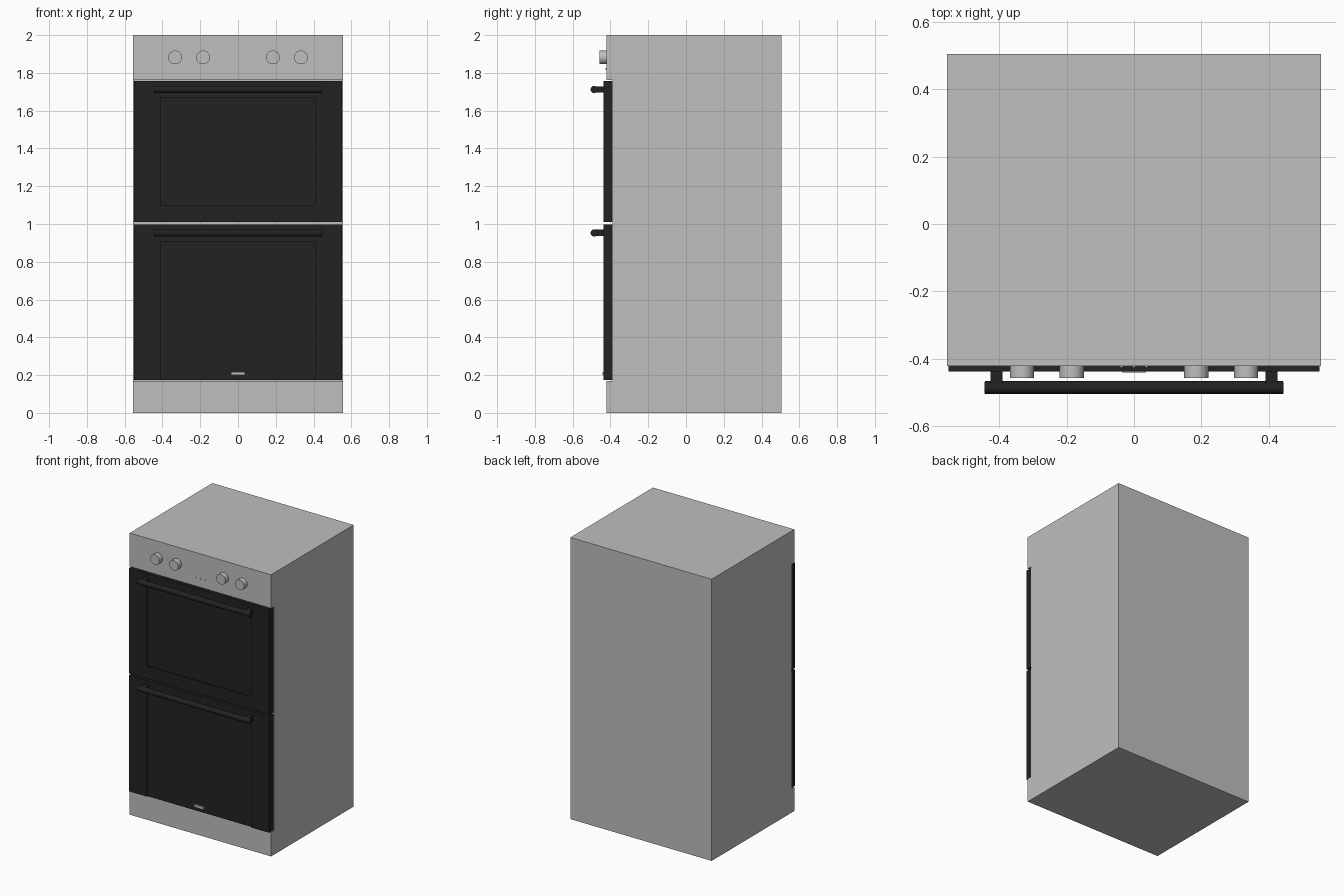
import bpy, bmesh, math
from mathutils import Matrix, Vector

cube = bpy.data.objects.get("Cube")
if cube:
    bpy.data.objects.remove(cube, do_unlink=True)


def material(name, rgb):
    m = bpy.data.materials.new(name)
    m.use_nodes = True
    m.diffuse_color = (*rgb, 1)
    m.node_tree.nodes["Principled BSDF"].inputs["Base Color"].default_value = (*rgb, 1)
    return m


STEEL = material("brushed_steel", (0.52, 0.52, 0.525))
BLACK = material("black_enamel", (0.016, 0.016, 0.016))


def finish(bm, name, mat, smooth=False):
    bmesh.ops.recalc_face_normals(bm, faces=bm.faces)
    mesh = bpy.data.meshes.new(name)
    bm.to_mesh(mesh)
    bm.free()
    mesh.materials.append(mat)
    ob = bpy.data.objects.new(name, mesh)
    bpy.context.collection.objects.link(ob)
    if smooth:
        bpy.ops.object.select_all(action='DESELECT')
        ob.select_set(True)
        bpy.context.view_layer.objects.active = ob
        bpy.ops.object.shade_smooth_by_angle(angle=math.radians(35))
    return ob


def prism(name, mat, points, direction):
    """Extrude a closed outline along a vector."""
    bm = bmesh.new()
    face = bm.faces.new([bm.verts.new(p) for p in points])
    out = bmesh.ops.extrude_face_region(bm, geom=[face], use_keep_orig=True)
    moved = [v for v in out["geom"] if isinstance(v, bmesh.types.BMVert)]
    bmesh.ops.translate(bm, verts=moved, vec=Vector(direction))
    return finish(bm, name, mat)


def box(name, mat, x0, x1, y0, y1, z0, z1):
    outline = [(x0, y0, z0), (x1, y0, z0), (x1, y0, z1), (x0, y0, z1)]
    return prism(name, mat, outline, (0, y1 - y0, 0))


def cylinder(name, mat, centre, r, depth, axis, bevel=0.0, segments=32):
    bm = bmesh.new()
    bmesh.ops.create_cone(bm, cap_ends=True, segments=segments,
                          radius1=r, radius2=r, depth=depth)
    if bevel:
        rims = [e for e in bm.edges if abs(e.verts[0].co.z - e.verts[1].co.z) < 1e-5]
        bmesh.ops.bevel(bm, geom=rims, offset=bevel, segments=2, affect='EDGES')
    turn = Matrix.Rotation(math.pi / 2, 4, 'Y' if axis == 'X' else 'X')
    bm.transform(Matrix.Translation(centre) @ turn)
    return finish(bm, name, mat, smooth=True)


# Cabinet: side profile with a shallow bay for the doors
W = 0.555
profile = [(0.505, 0), (0.505, 2), (-0.422, 2), (-0.422, 1.762),
           (-0.39, 1.762), (-0.39, 0.17), (-0.422, 0.17), (-0.422, 0)]
prism("cabinet", STEEL, [(-W, y, z) for y, z in profile], (2 * W, 0, 0))

# Doors: back slab with a raised frame around the sunken window
DW, FRONT, SUNK, WIN = 0.551, -0.438, -0.43, 0.41


def door(prefix, z0, z1, win0, win1, handle_z):
    box(prefix + "_door", BLACK, -DW, DW, SUNK, -0.389, z0, z1)
    frame = [(-DW, z0), (-DW, z1), (DW, z1), (DW, z0),
             (WIN, z0), (WIN, win1), (-WIN, win1), (-WIN, z0)]
    prism(prefix + "_door_frame", BLACK, [(x, FRONT, z) for x, z in frame],
          (0, SUNK - FRONT, 0))
    if win0 > z0:
        box(prefix + "_door_bottom_rail", BLACK, -WIN, WIN, FRONT, SUNK, z0, win0)
    # Bar handle on two posts
    cylinder(prefix + "_handle_bar", BLACK, (0, -0.486, handle_z), 0.019, 0.888, 'X', 0.002)
    for side, s in (("left", 1), ("right", -1)):
        x = s * 0.408
        box(f"{prefix}_handle_post_{side}", BLACK, x - 0.018, x + 0.018,
            -0.486, FRONT + 0.002, handle_z - 0.017, handle_z + 0.017)


door("upper", 1.01, 1.757, 1.10, 1.67, 1.712)
door("lower", 0.173, 0.997, 0.173, 0.905, 0.953)

# Small blank plate at the foot of the lower door
box("door_plate", STEEL, -0.036, 0.036, -0.441, SUNK + 0.002, 0.2, 0.217)

# Control knobs
for side, s in (("left", 1), ("right", -1)):
    for place, x in (("inner", 0.185), ("outer", 0.333)):
        cylinder(f"knob_{place}_{side}", STEEL, (s * x, -0.438, 1.882), 0.036, 0.04, 'Y', 0.001)

# Indicator lights
for i, x in enumerate((-0.037, 0, 0.037)):
    cylinder(f"indicator_light_{i + 1}", STEEL, (x, -0.423, 1.822), 0.005, 0.006, 'Y', 0, 12)
